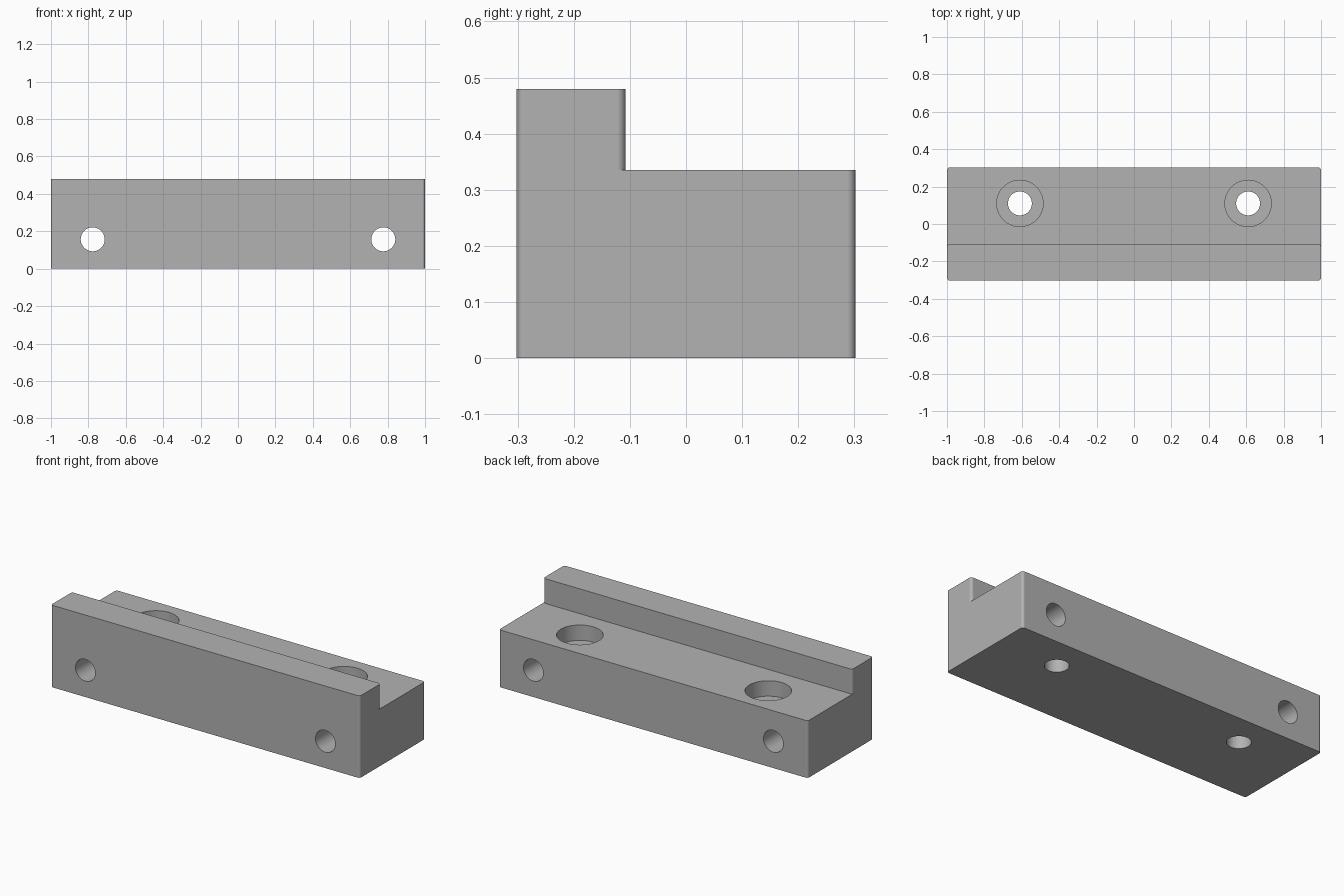
import bpy
import bmesh
from math import cos, sin, pi, radians
from mathutils import Matrix, Vector

cube = bpy.data.objects.get("Cube")
if cube:
    bpy.data.objects.remove(cube, do_unlink=True)

HALF_X, HALF_Y, HEIGHT = 1.0, 0.302, 0.48
STEP_Y, STEP_Z = -0.108, 0.335
ROUND = 0.015
BORE_DEPTH = 0.09

grey = bpy.data.materials.new("plain_grey")
grey.use_nodes = True
colour = (0.448, 0.448, 0.448, 1)
grey.diffuse_color = colour
grey.node_tree.nodes["Principled BSDF"].inputs["Base Color"].default_value = colour


def link(name, bm):
    bmesh.ops.recalc_face_normals(bm, faces=bm.faces)
    mesh = bpy.data.meshes.new(name)
    bm.to_mesh(mesh)
    bm.free()
    mesh.materials.append(grey)
    obj = bpy.data.objects.new(name, mesh)
    bpy.context.collection.objects.link(obj)
    return obj


def arc(cx, cy, start, steps=8):
    """Quarter round, counter-clockwise from the start angle."""
    angles = [start + pi / 2 * i / steps for i in range(steps + 1)]
    return [(cx + ROUND * cos(a), cy + ROUND * sin(a)) for a in angles]


def prism(name, outline, bottom, top):
    bm = bmesh.new()
    base = bm.faces.new([bm.verts.new((x, y, bottom)) for x, y in outline])
    side = bmesh.ops.extrude_face_region(bm, geom=[base])["geom"]
    verts = [v for v in side if isinstance(v, bmesh.types.BMVert)]
    bmesh.ops.translate(bm, verts=verts, vec=(0, 0, top - bottom))
    return link(name, bm)


def drill(name, centre, radius, length, along_y=False):
    bm = bmesh.new()
    turn = Matrix.Rotation(pi / 2, 4, "X") if along_y else Matrix()
    bmesh.ops.create_cone(bm, cap_ends=True, segments=64, radius1=radius,
                          radius2=radius, depth=length,
                          matrix=Matrix.Translation(Vector(centre)) @ turn)
    return link(name, bm)


# Block with rounded upright corners
cx, cy = HALF_X - ROUND, HALF_Y - ROUND
outline = (arc(cx, cy, 0) + arc(-cx, cy, pi / 2)
           + arc(-cx, -cy, pi) + arc(cx, -cy, -pi / 2))
block = prism("stepped_block", outline, 0, HEIGHT)

# Step behind the front lip, leaving the lip corners rounded
wall = STEP_Y - ROUND
lip = arc(cx, wall, 0) + arc(-cx, wall, pi / 2)
notch = lip + [(-1.2, wall), (-1.2, 0.5), (1.2, 0.5), (1.2, wall)]
cutters = [prism("step_cutter", notch, STEP_Z, 0.7)]

# Cross holes and counterbored upright holes, mirrored left and right
for side, s in (("left", 1), ("right", -1)):
    cutters += [
        drill(side + "_cross_hole", (0.777 * s, 0, 0.157), 0.064, 1, True),
        drill(side + "_bolt_hole", (0.61 * s, 0.11, 0.2), 0.064, 1),
        drill(side + "_counterbore", (0.61 * s, 0.11, STEP_Z), 0.124, 2 * BORE_DEPTH),
    ]

bpy.context.view_layer.objects.active = block
block.select_set(True)
for cutter in cutters:
    cut = block.modifiers.new(cutter.name, "BOOLEAN")
    cut.operation = "DIFFERENCE"
    cut.solver = "EXACT"
    cut.object = cutter
    bpy.ops.object.modifier_apply(modifier=cut.name)
    bpy.data.objects.remove(cutter, do_unlink=True)

# Smooth rounds and holes, flat faces elsewhere
bpy.ops.object.shade_smooth_by_angle(angle=radians(30))
weighted = block.modifiers.new("flat_face_normals", "WEIGHTED_NORMAL")
weighted.keep_sharp = True
